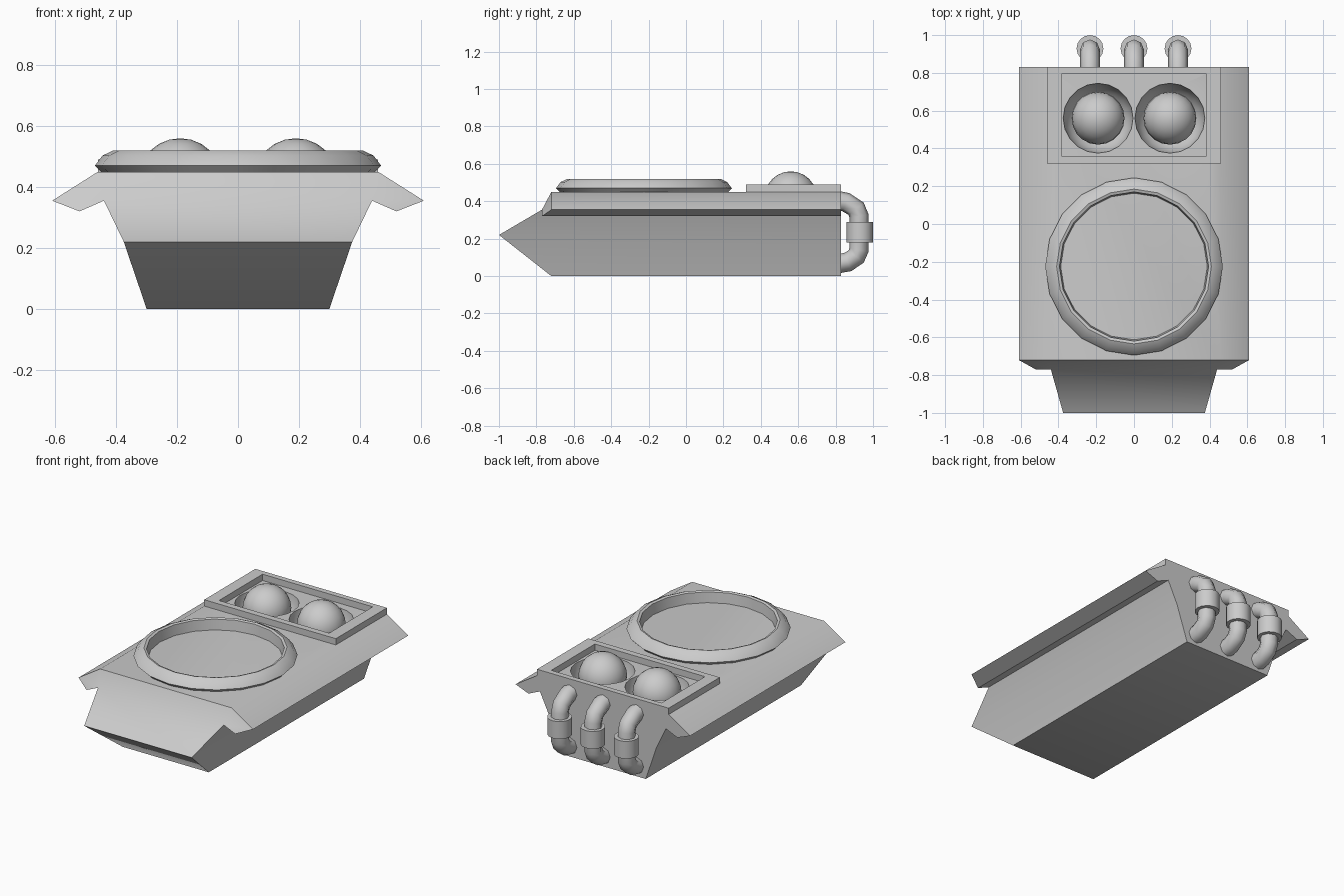
import bpy, bmesh, math

if "Cube" in bpy.data.objects:
    bpy.data.objects.remove(bpy.data.objects["Cube"])


def finish(name, bm, angle=30):
    bmesh.ops.recalc_face_normals(bm, faces=bm.faces)
    me = bpy.data.meshes.new(name)
    bm.to_mesh(me)
    bm.free()
    ob = bpy.data.objects.new(name, me)
    bpy.context.collection.objects.link(ob)
    smooth(ob, angle)
    return ob


def smooth(ob, angle):
    bpy.ops.object.select_all(action='DESELECT')
    ob.select_set(True)
    bpy.context.view_layer.objects.active = ob
    bpy.ops.object.shade_smooth_by_angle(angle=math.radians(angle))


def lathe(name, profile, n, center, closed=False, angle=30):
    """Revolve (radius, z) points around a vertical axis."""
    bm = bmesh.new()
    rings = []
    for r, z in profile:
        rings.append([bm.verts.new((center[0] + r * math.sin(2 * math.pi * k / n),
                                    center[1] + r * math.cos(2 * math.pi * k / n), z))
                      for k in range(n)])
    pairs = list(zip(rings, rings[1:]))
    if closed:
        pairs.append((rings[-1], rings[0]))
    else:
        bm.faces.new(rings[0])
        bm.faces.new(rings[-1])
    for a, b in pairs:
        for k in range(n):
            m = (k + 1) % n
            bm.faces.new((a[k], a[m], b[m], b[k]))
    return finish(name, bm, angle)


def ball(name, r, loc):
    bm = bmesh.new()
    bmesh.ops.create_uvsphere(bm, u_segments=20, v_segments=12, radius=r)
    bmesh.ops.translate(bm, verts=bm.verts, vec=loc)
    return finish(name, bm, 40)


# Hull: half cross-section (x, z, front y), lofted to the flat back
BACK = 0.83
section = [(0.30, 0.0, -0.72), (0.375, 0.22, -1.0), (0.44, 0.355, -0.77),
           (0.52, 0.32, -0.77), (0.61, 0.355, -0.72), (0.46, 0.45, -0.72)]
bm = bmesh.new()
grid = {}
for s in (1, -1):
    for i, (x, z, y) in enumerate(section):
        grid[s, i, 0] = bm.verts.new((s * x, y, z))
        grid[s, i, 1] = bm.verts.new((s * x, BACK, z))
for s in (1, -1):
    for i in range(5):
        bm.faces.new((grid[s, i, 0], grid[s, i + 1, 0], grid[s, i + 1, 1], grid[s, i, 1]))
    for e in (0, 1):
        bm.faces.new([grid[s, i, e] for i in (2, 3, 4, 5)])
for i in (0, 5):
    bm.faces.new((grid[1, i, 0], grid[-1, i, 0], grid[-1, i, 1], grid[1, i, 1]))
for e in (0, 1):
    for a, b in ((0, 1), (1, 2), (2, 5)):
        bm.faces.new((grid[1, a, e], grid[1, b, e], grid[-1, b, e], grid[-1, a, e]))
hull = finish("hull", bm, 40)

# Round wells cut in the rear deck, each holding a dome
for side, x in (("left", -0.19), ("right", 0.19)):
    cutter = ball("well_cutter", 0.185, (x, 0.56, 0.45))
    mod = hull.modifiers.new("well", 'BOOLEAN')
    mod.operation = 'DIFFERENCE'
    mod.solver = 'EXACT'
    mod.object = cutter
    bpy.context.view_layer.objects.active = hull
    bpy.ops.object.modifier_apply(modifier=mod.name)
    bpy.data.objects.remove(cutter, do_unlink=True)
    ball(side + "_dome", 0.14, (x, 0.56, 0.42))
smooth(hull, 40)

# Raised rectangular frame around the wells
bm = bmesh.new()
loops = []
for x, y0, y1, z in ((0.46, 0.32, BACK, 0.45), (0.46, 0.32, BACK, 0.49),
                     (0.385, 0.36, 0.795, 0.49), (0.385, 0.36, 0.795, 0.45)):
    loops.append([bm.verts.new(p) for p in
                  ((-x, y0, z), (x, y0, z), (x, y1, z), (-x, y1, z))])
for j in range(4):
    a, b = loops[j], loops[(j + 1) % 4]
    for k in range(4):
        m = (k + 1) % 4
        bm.faces.new((a[k], a[m], b[m], b[k]))
finish("engine_frame", bm)

# Turret ring on the front deck
lathe("turret_ring", [(0.45, 0.45), (0.47, 0.47), (0.445, 0.503), (0.41, 0.52),
                      (0.395, 0.515), (0.388, 0.45)], 20, (0, -0.225), closed=True)

# Exhaust pipes with collars on the back
path = [(0.80, 0.405), (0.855, 0.395), (0.91, 0.36), (0.925, 0.32),
        (0.925, 0.14), (0.91, 0.105), (0.865, 0.075), (0.80, 0.065)]
for side, x in (("left", -0.233), ("middle", 0), ("right", 0.233)):
    cu = bpy.data.curves.new(side + "_pipe", 'CURVE')
    cu.dimensions = '3D'
    cu.bevel_depth = 0.052
    cu.bevel_resolution = 2
    cu.use_fill_caps = True
    sp = cu.splines.new('POLY')
    sp.points.add(len(path) - 1)
    for p, (y, z) in zip(sp.points, path):
        p.co = (x, y, z, 1)
    bpy.context.collection.objects.link(bpy.data.objects.new(side + "_pipe", cu))
    lathe(side + "_pipe_collar", [(0.071, 0.18), (0.071, 0.29)], 16, (x, 0.929))
